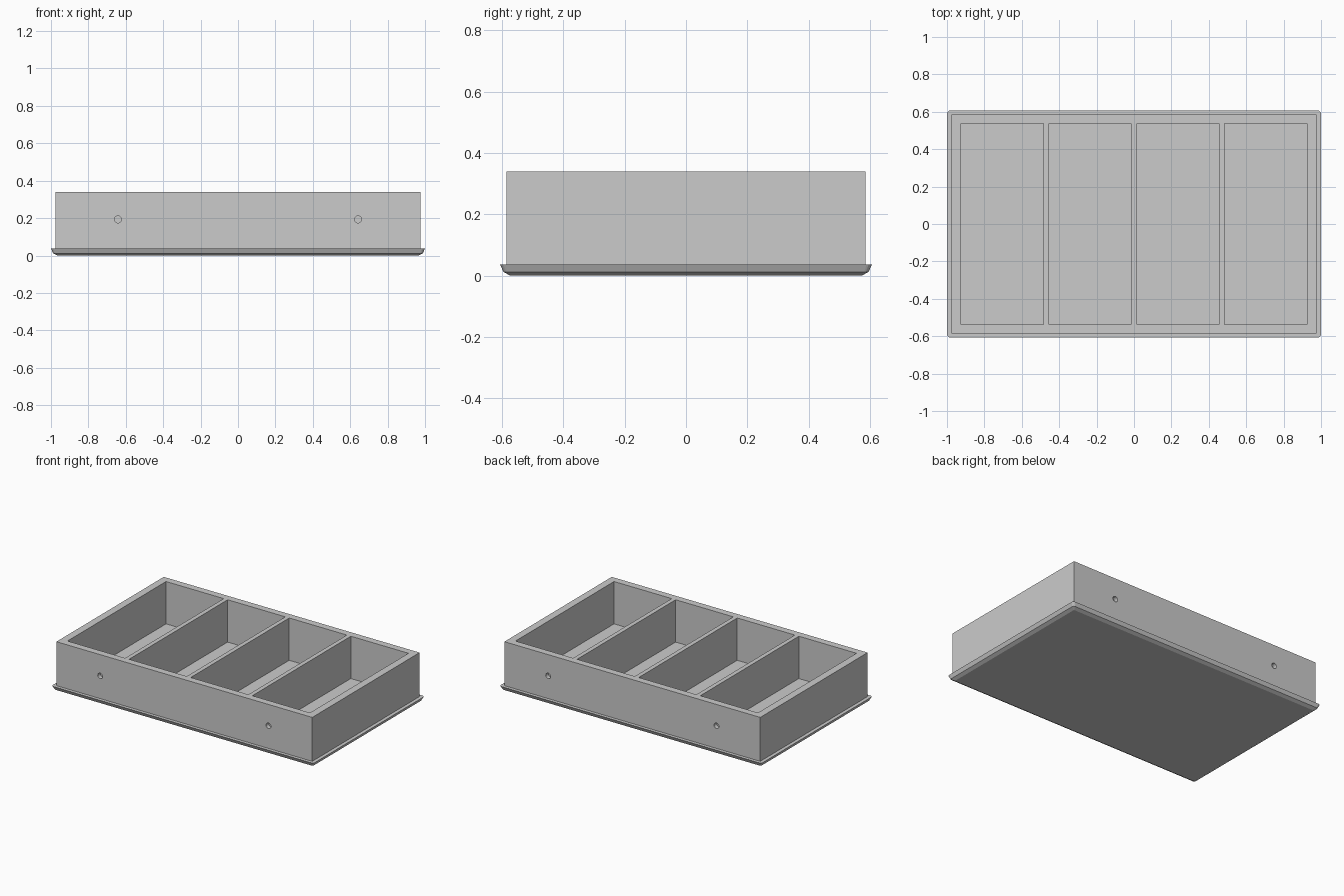
import bpy, bmesh, math
from mathutils import Matrix

cube = bpy.data.objects.get("Cube")
if cube:
    bpy.data.objects.remove(cube)

# Single grey material
grey = bpy.data.materials.new("plain grey")
grey.use_nodes = True
colour = (0.6, 0.6, 0.6, 1)
grey.diffuse_color = colour
grey.node_tree.nodes["Principled BSDF"].inputs["Base Color"].default_value = colour


def make_object(name, bm):
    bmesh.ops.recalc_face_normals(bm, faces=bm.faces)
    mesh = bpy.data.meshes.new(name)
    bm.to_mesh(mesh)
    bm.free()
    mesh.materials.append(grey)
    obj = bpy.data.objects.new(name, mesh)
    bpy.context.collection.objects.link(obj)
    return obj


def add_box(bm, x, y, z):
    """Box from three (low, high) ranges."""
    spans = (x, y, z)
    centre = [(a + b) / 2 for a, b in spans]
    size = [b - a for a, b in spans]
    matrix = Matrix.Translation(centre) @ Matrix.Diagonal((*size, 1))
    bmesh.ops.create_cube(bm, size=1, matrix=matrix)


def rounded_loop(bm, hx, hy, z, radius, steps=4):
    """Ring of vertices around a rounded rectangle."""
    ring = []
    for corner, (sx, sy) in enumerate(((1, 1), (-1, 1), (-1, -1), (1, -1))):
        for i in range(steps + 1):
            a = (corner + i / steps) * math.pi / 2
            ring.append(bm.verts.new((sx * (hx - radius) + radius * math.cos(a),
                                      sy * (hy - radius) + radius * math.sin(a), z)))
    return ring


HALF_X, HALF_Y, TOP = 0.976, 0.585, 0.34
RIM_TOP, FLOOR = 0.037, 0.048
CELL, DIVIDER, CELL_Y = 0.44, 0.03, 0.537

# Base plate with a two-step tapered rim
bm = bmesh.new()
rings = [rounded_loop(bm, 1 - inset, 0.607 - inset, z, 0.018 - inset * 0.4)
         for inset, z in ((0.034, 0), (0.012, 0.012), (0, RIM_TOP))]
for low, high in zip(rings, rings[1:]):
    for i in range(len(low)):
        j = (i + 1) % len(low)
        bm.faces.new((low[i], low[j], high[j], high[i]))
bm.faces.new(rings[0])
bm.faces.new(rings[-1])
make_object("base_plate", bm)

# Tray body, carved by compartments and blind holes
bm = bmesh.new()
add_box(bm, (-HALF_X, HALF_X), (-HALF_Y, HALF_Y), (RIM_TOP - 0.01, TOP))
body = make_object("tray_body", bm)

bm = bmesh.new()
pitch = CELL + DIVIDER
for i in range(4):
    x = (i - 1.5) * pitch
    add_box(bm, (x - CELL / 2, x + CELL / 2), (-CELL_Y, CELL_Y), (FLOOR, TOP + 0.1))
for x in (-0.642, 0.642):
    for y in (-HALF_Y, HALF_Y):
        bmesh.ops.create_cone(
            bm, cap_ends=True, segments=16, radius1=0.019, radius2=0.019, depth=0.06,
            matrix=Matrix.Translation((x, y, 0.193)) @ Matrix.Rotation(math.pi / 2, 4, "X"))
cutter = make_object("compartment_cutter", bm)

cut = body.modifiers.new("compartments", "BOOLEAN")
cut.operation = "DIFFERENCE"
cut.solver = "EXACT"
cut.object = cutter
bpy.context.view_layer.objects.active = body
body.select_set(True)
bpy.ops.object.modifier_apply(modifier=cut.name)
bpy.data.objects.remove(cutter)
